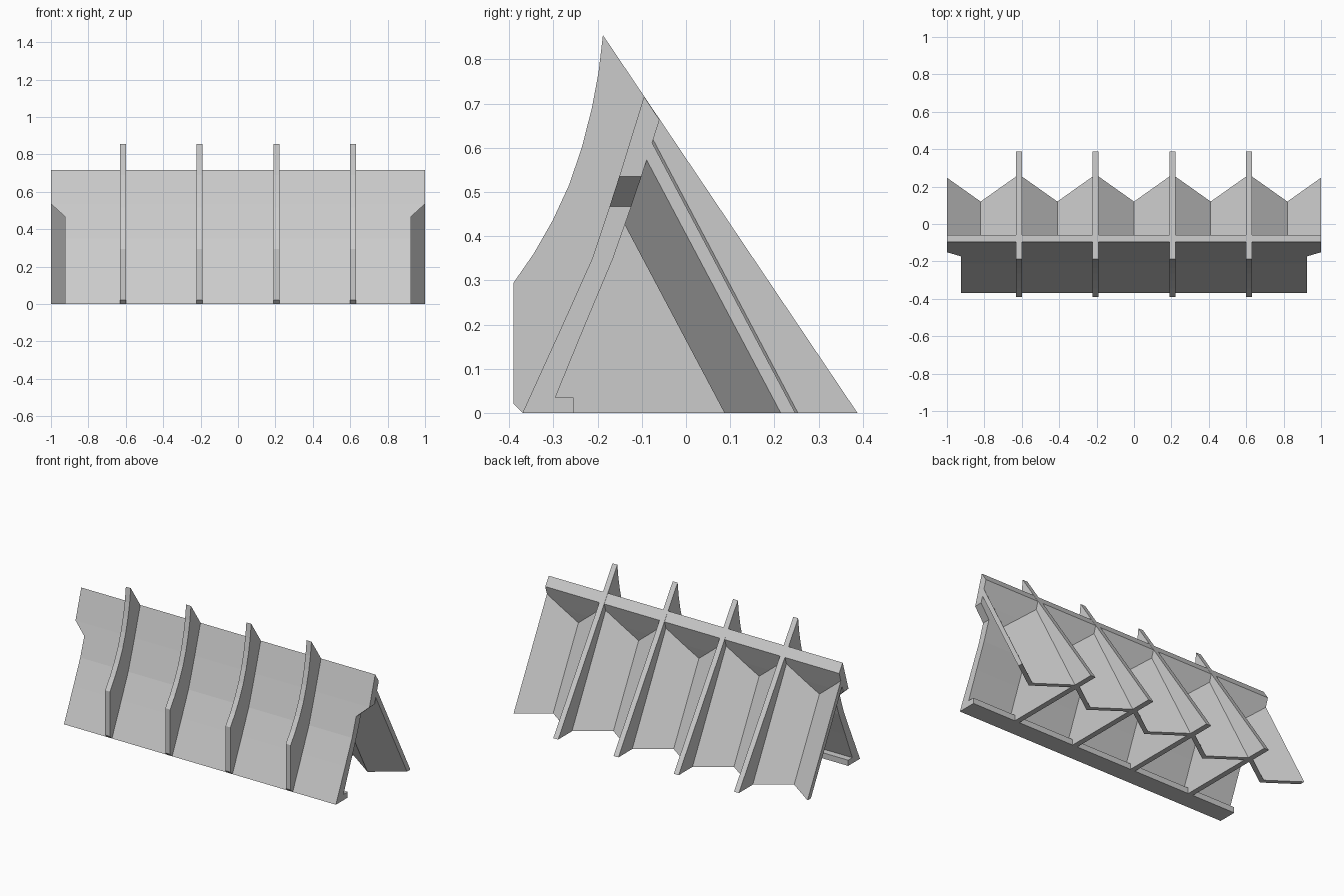
import bpy
import bmesh

cube = bpy.data.objects.get("Cube")
if cube:
    bpy.data.objects.remove(cube, do_unlink=True)

# Single plain grey
grey = bpy.data.materials.new("light grey")
grey.use_nodes = True
colour = (0.6, 0.6, 0.6, 1)
grey.diffuse_color = colour
grey.node_tree.nodes["Principled BSDF"].inputs["Base Color"].default_value = colour


def loft(name, rings):
    """Join equal-length closed rings into a capped solid."""
    bm = bmesh.new()
    loops = [[bm.verts.new(p) for p in ring] for ring in rings]
    n = len(loops[0])
    for a, b in zip(loops, loops[1:]):
        for i in range(n):
            j = (i + 1) % n
            bm.faces.new((a[i], a[j], b[j], b[i]))
    bm.faces.new(loops[0][::-1])
    bm.faces.new(loops[-1])
    bmesh.ops.recalc_face_normals(bm, faces=bm.faces)
    mesh = bpy.data.meshes.new(name)
    bm.to_mesh(mesh)
    bm.free()
    mesh.materials.append(grey)
    obj = bpy.data.objects.new(name, mesh)
    bpy.context.collection.objects.link(obj)
    return obj


def prism(name, profile, x0, x1):
    """Extrude a (y, z) profile along x."""
    return loft(name, [[(x, y, z) for y, z in profile] for x in (x0, x1)])


# Vertical ribs with a concave front edge and straight sloping back
rib_profile = [(-0.37, 0), (-0.39, 0.02), (-0.39, 0.295), (-0.345, 0.36),
               (-0.302, 0.435), (-0.265, 0.515), (-0.236, 0.6),
               (-0.213, 0.69), (-0.198, 0.77), (-0.188, 0.855), (0.388, 0)]
RIB_STEP = 0.41
for k in range(4):
    x = (k - 1.5) * RIB_STEP
    prism(f"rib_{k + 1}", rib_profile, x - 0.0165, x + 0.0165)

# Gently bent front skin: half width, front (y, z), back (y, z) per level
levels = [(0.925, (-0.37, 0), (-0.31, 0)),
          (0.925, (-0.279, 0.2), (-0.228, 0.2)),
          (0.925, (-0.212, 0.35), (-0.165, 0.35)),
          (0.925, (-0.173, 0.467), (-0.124, 0.467)),
          (1.0, (-0.151, 0.535), (-0.101, 0.535)),
          (1.0, (-0.095, 0.716), (-0.06, 0.663))]
loft("front_skin", [[(-w, *f), (w, *f), (w, *b), (-w, *b)] for w, f, b in levels])

# Foot ledge along the bottom of the skin
prism("foot_ledge", [(-0.33, 0), (-0.255, 0), (-0.255, 0.035), (-0.33, 0.035)],
      -0.925, 0.925)

# Zigzag back panel, leaning forward until it meets the skin
VALLEY, DEPTH, THICK, LEAN = 0.12, 0.145, 0.033, 0.53


def fold(x):
    """Outer y of the panel at floor level."""
    phase = abs(x / RIB_STEP - round(x / RIB_STEP))
    return VALLEY + DEPTH * 2 * phase


def top_point(x, y):
    z = (y + 0.29) / (LEAN + 0.326)
    return (x, y - LEAN * z, z)


xs = [-1.0] + [i * RIB_STEP / 2 for i in range(-4, 5)] + [1.0]
bm_rings = []
for x in xs:
    outer, inner = fold(x), fold(x) - THICK
    bm_rings.append([(x, outer, 0), top_point(x, outer),
                     top_point(x, inner), (x, inner, 0)])
loft("zigzag_back_panel", bm_rings)
